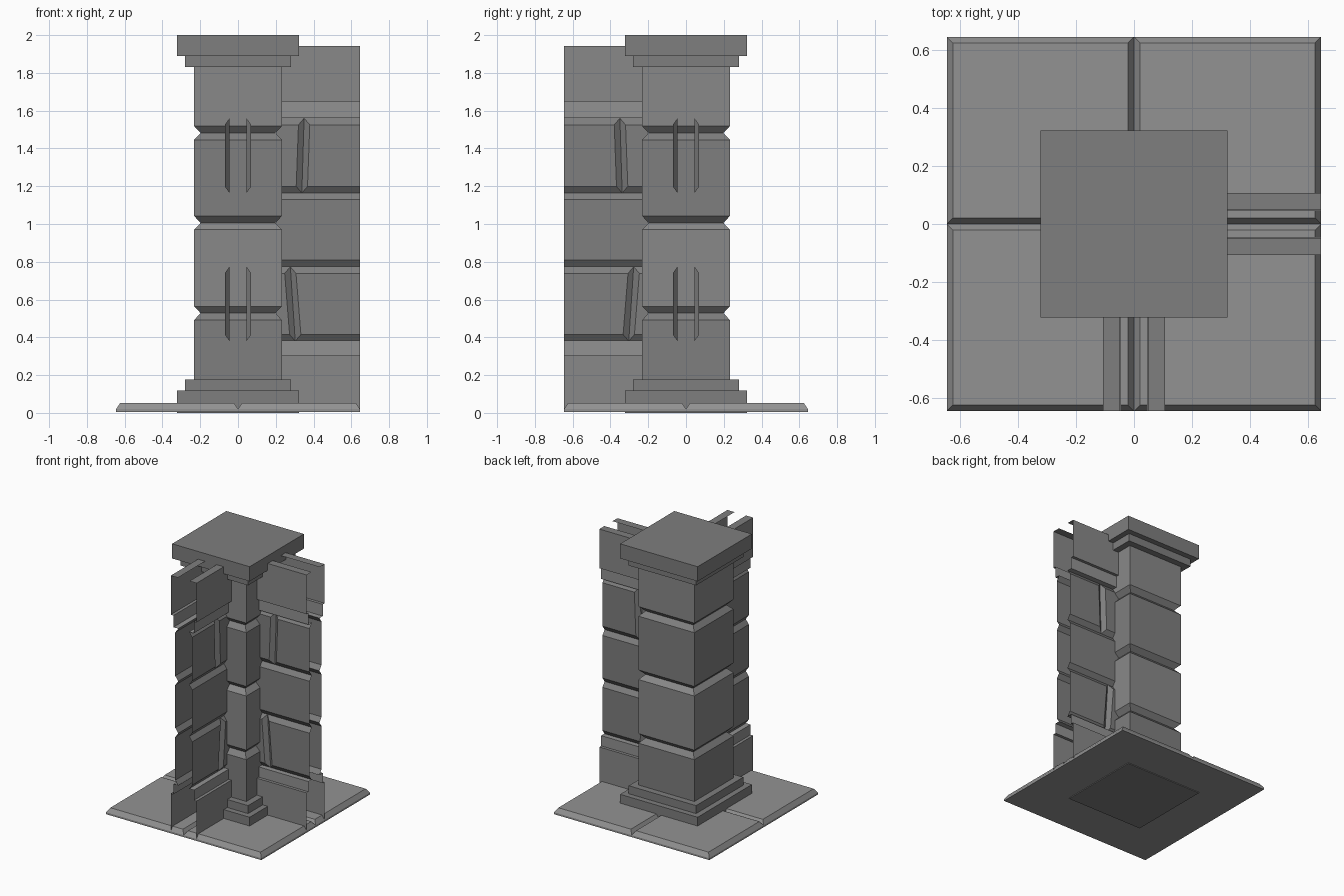
import bpy, bmesh
from mathutils import Matrix

if "Cube" in bpy.data.objects:
    bpy.data.objects.remove(bpy.data.objects["Cube"])


def grey(name, v):
    m = bpy.data.materials.new(name)
    m.diffuse_color = (v, v, v, 1)
    m.use_nodes = True
    m.node_tree.nodes["Principled BSDF"].inputs["Base Color"].default_value = m.diffuse_color
    return m


LIGHT = grey("light_stone", 0.29)
MID = grey("mid_stone", 0.25)
DARK = grey("dark_stone", 0.21)


def finish(name, bm, fix_normals=True):
    if fix_normals:
        bmesh.ops.recalc_face_normals(bm, faces=bm.faces)
    me = bpy.data.meshes.new(name)
    bm.to_mesh(me)
    bm.free()
    for m in (LIGHT, MID, DARK):
        me.materials.append(m)
    ob = bpy.data.objects.new(name, me)
    bpy.context.collection.objects.link(ob)
    return ob


def square_stack(name, profile, cx=0, cy=0, shade=lambda z: 2):
    """Square cross-sections (half width, z) lofted upwards and capped."""
    bm = bmesh.new()
    rings = [[bm.verts.new((cx + sx * h, cy + sy * h, z))
              for sx, sy in ((-1, -1), (1, -1), (1, 1), (-1, 1))] for h, z in profile]
    for a, b in zip(rings, rings[1:]):
        for i in range(4):
            j = (i + 1) % 4
            bm.faces.new((a[i], a[j], b[j], b[i]))
    bm.faces.new(rings[0][::-1])
    bm.faces.new(rings[-1])
    for f in bm.faces:
        f.material_index = shade(f.calc_center_median().z)
    return finish(name, bm)


# Floor tiles with chamfered top edges
H, Q = 0.645, 0.3225
for i, (sx, sy) in enumerate(((-1, -1), (1, -1), (1, 1), (-1, 1))):
    square_stack(f"floor_tile_{i + 1}", [(Q, 0.006), (Q, 0.02), (Q - 0.021, 0.052)],
                 sx * Q, sy * Q, lambda z: 0)

# Pillar: stepped base, grooved shaft in alternating stone, stepped capital
square_stack("pillar_base", [(0.322, 0), (0.322, 0.118), (0.28, 0.118), (0.28, 0.178)])
GROOVES = (0.528, 1.006, 1.482)
shaft = [(0.232, 0.178)]
for z in GROOVES:
    shaft += [(0.232, z - 0.036), (0.198, z), (0.232, z + 0.036)]
square_stack("pillar_shaft", shaft + [(0.232, 1.832)],
             shade=lambda z: 1 if sum(z > g for g in GROOVES) % 2 else 2)
square_stack("pillar_capital", [(0.28, 1.832), (0.28, 1.89), (0.322, 1.89), (0.322, 2.0)])

# Walls: open sheets on both sides of an axis, built along +x, then turned to -y
X0, X1, INNER, OUTER, C = 0.2, H, 0.045, 0.07, 0.035
LOWER_TRIM = [(0.107, 0.01), (0.107, 0.305), (0.085, 0.305), (0.085, 0.382), (INNER, 0.382)]
UPPER_TRIM = [(INNER, 1.56), (0.085, 1.56), (0.085, 1.648), (0.107, 1.648), (0.107, 1.942), (0.048, 1.942)]


def trim(bm, profile):
    rows = [[bm.verts.new((x, -d, z)) for x in (X0, X1)] for d, z in profile]
    for a, b in zip(rows, rows[1:]):
        f = bm.faces.new((a[0], a[1], b[1], b[0]))
        z = f.calc_center_median().z
        f.material_index = 0 if 0.31 < z < 1.64 else 2 if z > 1.9 else 1


def brick(bm, z0, z1, left, right):
    """Raised panel; left/right = (x at bottom, x at top, chamfer width)."""
    (lb, lt, lc), (rb, rt, rc) = left, right
    low = [(lb, z0), (rb, z0), (rt, z1), (lt, z1)]
    high = [(lb + lc, z0 + C), (rb - rc, z0 + C), (rt - rc, z1 - C), (lt + lc, z1 - C)]
    lo = [bm.verts.new((x, -INNER, z)) for x, z in low]
    hi = [bm.verts.new((x, -OUTER, z)) for x, z in high]
    bm.faces.new(hi).material_index = 2
    for i in range(4):
        j = (i + 1) % 4
        if (i == 1 and not rc) or (i == 3 and not lc):
            continue
        bm.faces.new((lo[i], lo[j], hi[j], hi[i])).material_index = 2


def wall(name, turn):
    bm = bmesh.new()
    trim(bm, LOWER_TRIM)
    trim(bm, UPPER_TRIM)
    start, end = (X0, X0, 0), (X1, X1, 0)
    # courses: bottom, top, joint position at bottom and top (or none)
    for z0, z1, joint in ((0.38, 0.774, (0.303, 0.277)), (0.774, 1.164, None),
                          (1.164, 1.56, (0.338, 0.35))):
        if joint:
            brick(bm, z0, z1, start, (*joint, 0.03))
            brick(bm, z0, z1, (*joint, 0.03), end)
        else:
            brick(bm, z0, z1, start, end)
    # mirrored far side
    dup = bmesh.ops.duplicate(bm, geom=bm.verts[:] + bm.edges[:] + bm.faces[:])["geom"]
    bmesh.ops.scale(bm, vec=(1, -1, 1), verts=[g for g in dup if isinstance(g, bmesh.types.BMVert)])
    bmesh.ops.reverse_faces(bm, faces=[g for g in dup if isinstance(g, bmesh.types.BMFace)])
    bm.transform(Matrix.Rotation(turn, 4, 'Z'))
    finish(name, bm, False)


wall("wall_right", 0)
wall("wall_front", -1.5707963)
